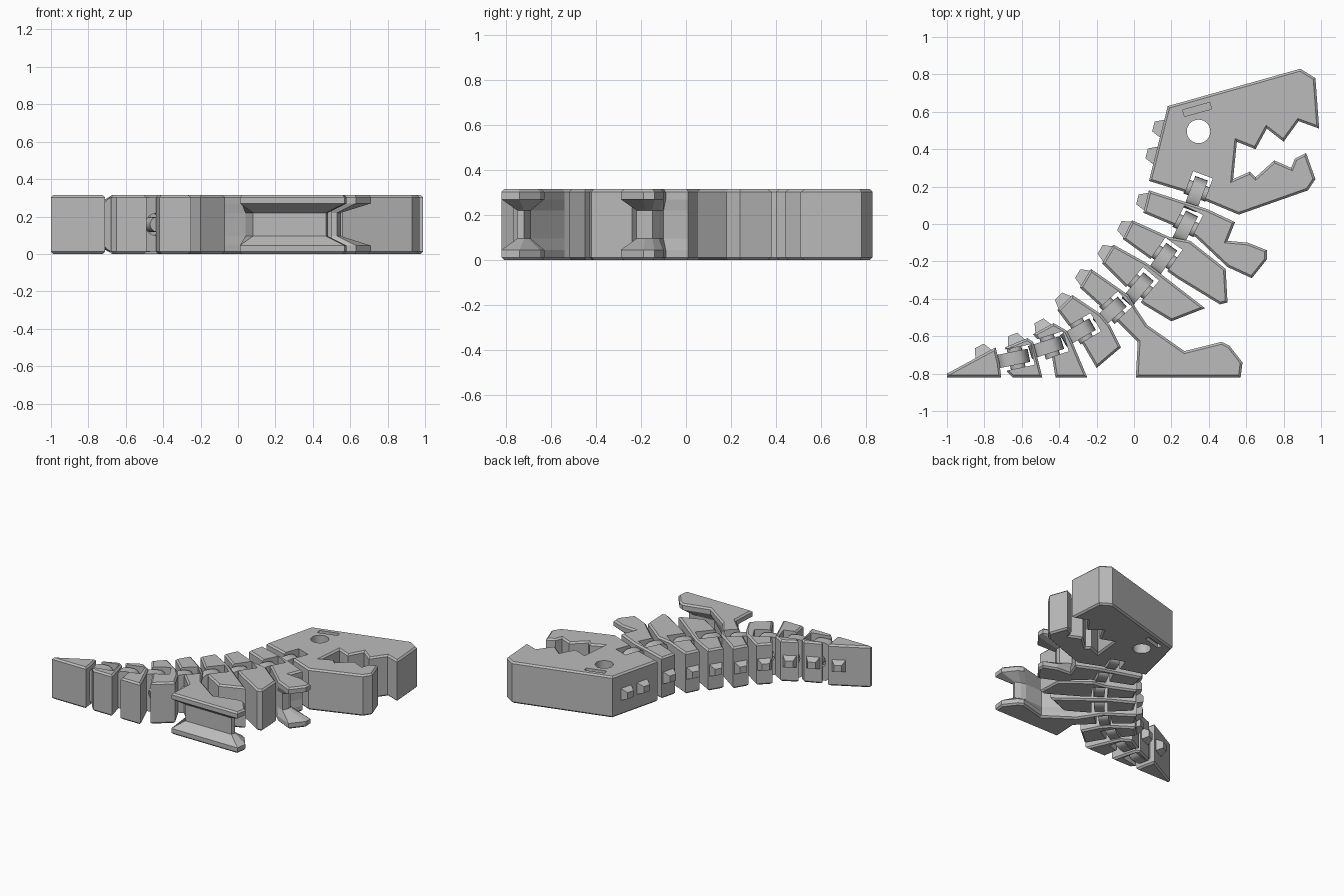
import bpy, bmesh, math
from mathutils import Vector, Matrix

if "Cube" in bpy.data.objects:
    bpy.data.objects.remove(bpy.data.objects["Cube"])

H = 0.315          # body thickness
MID = H / 2
grey = bpy.data.materials.new("plain grey")
grey.diffuse_color = (0.5, 0.5, 0.5, 1)
grey.use_nodes = True
grey.node_tree.nodes["Principled BSDF"].inputs["Base Color"].default_value = grey.diffuse_color


def finish(bm, name):
    bmesh.ops.recalc_face_normals(bm, faces=bm.faces)
    me = bpy.data.meshes.new(name)
    bm.to_mesh(me)
    bm.free()
    me.materials.append(grey)
    ob = bpy.data.objects.new(name, me)
    bpy.context.collection.objects.link(ob)
    return ob


def loft(name, rings, chamfer=0.0):
    """Stack of matching rings of 3D points, capped, with chamfered rims."""
    bm = bmesh.new()
    loops = [[bm.verts.new(p) for p in r] for r in rings]
    n = len(loops[0])
    for a, b in zip(loops, loops[1:]):
        for i in range(n):
            j = (i + 1) % n
            bm.faces.new((a[i], a[j], b[j], b[i]))
    caps = [bm.faces.new(loops[0]), bm.faces.new(loops[-1])]
    bmesh.ops.recalc_face_normals(bm, faces=bm.faces)
    if chamfer:
        rim = list({e for f in caps for e in f.edges})
        bmesh.ops.bevel(bm, geom=rim, offset=chamfer, segments=1,
                        affect='EDGES', clamp_overlap=True)
    return finish(bm, name)


def slab(name, pts, z0=0.0, z1=H, chamfer=0.012, waist=None):
    """Plate from an outline in hundredths; waist narrows the middle layers."""
    def ring(p, z):
        return [(x / 100, y / 100, z) for x, y in p]
    rings = [ring(pts, z0), ring(pts, z1)]
    if waist:
        inner = [waist.get(i, p) for i, p in enumerate(pts)]
        rings[1:1] = [ring(pts, 0.045), ring(inner, 0.095),
                      ring(inner, H - 0.095), ring(pts, H - 0.045)]
    return loft(name, rings, chamfer)


def cut(ob, cutter):
    cutter.hide_render = True
    cutter.hide_viewport = True
    cutter.display_type = 'WIRE'
    m = ob.modifiers.new("cut", 'BOOLEAN')
    m.operation = 'DIFFERENCE'
    m.solver = 'EXACT'
    m.object = cutter


def box_outline(c, d, u0, u1, w):
    """Rectangle along direction d around c, in hundredths."""
    c, d = Vector(c), Vector(d).normalized()
    s = Vector((-d.y, d.x))
    return [tuple(c + d * u + s * v) for u, v in ((u0, -w), (u1, -w), (u1, w), (u0, w))]


def cylinder(name, r, length, mat, sides=24):
    bm = bmesh.new()
    bmesh.ops.create_cone(bm, cap_ends=True, segments=sides, radius1=r,
                          radius2=r, depth=length, matrix=mat)
    ob = finish(bm, name)
    for p in ob.data.polygons:
        p.use_smooth = len(p.vertices) == 4
    return ob


def spike(a, b, t=0.5):
    """Small blunt back spike on the edge from a to b."""
    a, b = Vector(a) / 100, Vector(b) / 100
    e = (b - a).normalized()
    nrm = Vector((-e.y, e.x))
    c = a.lerp(b, t)

    def ring(off, w, h):
        q = c + nrm * off
        return [(*(q + e * s * w), MID + k * h)
                for s, k in ((-1, -1), (1, -1), (1, 1), (-1, 1))]
    loft("back_spike", [ring(-0.02, 0.05, 0.048), ring(0.0, 0.048, 0.045),
                        ring(0.048, 0.027, 0.025)])


# Body outlines, head to tail; the last-to-first edge is the back
head = [(18, 63), (89, 83), (97, 78), (99, 51), (88, 55), (80, 44), (71, 51), (65, 40),
        (55, 44), (53, 24), (62, 28), (65, 25), (75, 34), (84, 30), (86, 35), (92, 38),
        (97, 24), (93, 18), (56, 5), (26, 17.5), (8, 23)]
arm_part = [(8, 18), (39, 8), (54, 1), (50, -9), (61, -10), (71, -14), (71, -19),
            (63, -29), (50, -23), (33, -7), (24, -2), (5, 6)]
arm_waist = {3: (48, -10), 4: (51, -12), 5: (55, -15), 6: (55, -18), 7: (53, -22), 8: (47, -20)}
leg_part = [(-23, -24), (-3, -38), (1, -45), (7, -54), (27, -68), (47, -63), (51, -65), (58, -74),
            (57, -82), (1, -82), (2, -63), (-9, -52), (-29, -34)]
leg_waist = {4: (25, -70), 5: (40, -69), 6: (44, -70), 7: (48, -72), 8: (47, -75),
             9: (8, -75), 10: (4, -64)}
parts = [
    slab("head", head),
    slab("neck_with_arms", arm_part, waist=arm_waist),
    slab("chest", [(-1, 2), (19, -7), (30, -9), (49, -24), (50, -42), (46, -43),
                   (23, -29), (-6, -8)]),
    slab("belly", [(-11, -11), (7, -21), (16, -28), (38, -45), (20, -52), (5, -43), (-17, -21)]),
    slab("hip_with_legs", leg_part, waist=leg_waist),
    slab("tail_base", [(-33, -38), (-18, -48), (-13, -54), (-7, -66), (-20, -77),
                       (-27, -65), (-41, -46)]),
    slab("tail_middle", [(-43, -53), (-36, -57), (-33, -63), (-25, -82), (-42, -82),
                         (-44, -70), (-54, -59)]),
    slab("tail_rear", [(-57, -61), (-54, -63), (-52, -70), (-49, -82), (-65, -82),
                       (-68, -79), (-66, -74), (-69, -66)]),
    slab("tail_tip", [(-74, -66), (-72, -74), (-71, -82), (-100, -82), (-100, -80)]),
]

# Back spikes
for a, b, t in [((8, 23), (18, 63), 0.34), ((8, 23), (18, 63), 0.7), ((5, 6), (8, 18), 0.5),
                ((-6, -8), (-1, 2), 0.5), ((-17, -21), (-11, -11), 0.5),
                ((-29, -34), (-23, -24), 0.5), ((-41, -46), (-33, -38), 0.5),
                ((-54, -59), (-43, -53), 0.5), ((-69, -66), (-57, -61), 0.5),
                ((-100, -80), (-74, -66), 0.75)]:
    spike(a, b, t)

# Joints: slot and cross pin in the front part, ring link on the rear part
joints = [((33, 16), (.35, .93)), ((27, -2.5), (.45, .9)), ((15, -19.5), (.58, .82)),
          ((2, -35), (.65, .76)), ((-13, -47.5), (.74, .67)), ((-30, -58), (.87, .5)),
          ((-47, -66), (.96, .3)), ((-65, -72), (.98, .2))]
for part, (c, d) in zip(parts, joints):
    cut(part, slab("slot_cutter", box_outline(c, d, -9, 11, 5.6), -0.1, H + 0.1, 0))
    d = Vector(d).normalized()
    s = Vector((-d.y, d.x, 0))
    c3 = Vector((c[0] / 100, c[1] / 100, MID))
    d3 = Vector((d.x, d.y, 0))
    # frame whose local z runs across the slot
    frame = Matrix((d3, Vector((0, 0, 1)), s)).transposed().to_4x4()
    rings = []
    for w in (-0.036, 0.036):
        ring = []
        for i in range(24):
            t = 2 * math.pi * i / 24
            cu, cz = math.cos(t), math.sin(t)
            u = math.copysign(abs(cu) ** 0.6, cu) * 0.09
            z = math.copysign(abs(cz) ** 0.75, cz) * 0.147
            ring.append(c3 + d3 * u + Vector((0, 0, z)) + s * w)
        rings.append(ring)
    link = loft("ring_link", rings)
    for p in link.data.polygons:
        p.use_smooth = len(p.vertices) == 4
    at = Matrix.Translation(c3 + d3 * 0.02) @ frame
    cut(link, cylinder("hole_cutter", 0.058, 0.2, at))
    cylinder("joint_pin", 0.04, 0.125, at, 16)

# Eye hole and brow recesses on both faces of the head
cut(parts[0], cylinder("eye_cutter", 0.063, 1, Matrix.Translation((0.345, 0.495, MID)), 32))
brow = [(26, 61), (40.5, 65), (41.5, 61.5), (27, 57.5)]
cut(parts[0], slab("brow_cutter_top", brow, H - 0.03, H + 0.05, 0))
cut(parts[0], slab("brow_cutter_bottom", brow, -0.05, 0.03, 0))
